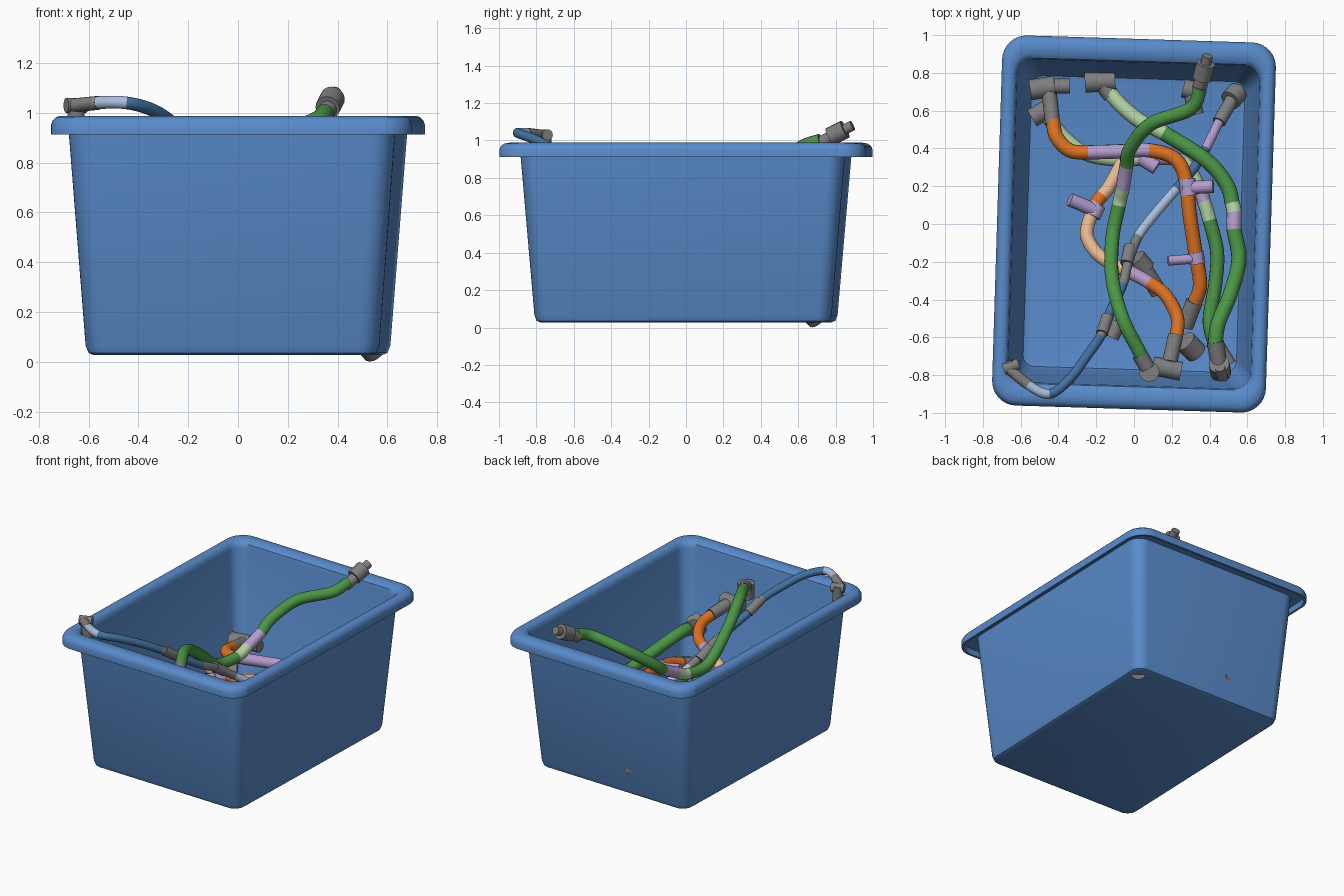
import bpy, bmesh, math
from mathutils import Vector, Matrix

if "Cube" in bpy.data.objects:
    bpy.data.objects.remove(bpy.data.objects["Cube"])


def make_material(name, rgb):
    mat = bpy.data.materials.new(name)
    mat.use_nodes = True
    mat.diffuse_color = (*rgb, 1)
    bsdf = next(n for n in mat.node_tree.nodes if n.type == 'BSDF_PRINCIPLED')
    bsdf.inputs["Base Color"].default_value = (*rgb, 1)
    return mat


COLOURS = {
    "bin blue": (.1, .26, .6),
    "green": (.07, .3, .06),
    "light green": (.45, .65, .38),
    "orange": (.74, .17, .015),
    "peach": (.86, .52, .3),
    "lilac": (.46, .34, .62),
    "grey": (.21, .21, .21),
    "steel blue": (.055, .16, .34),
    "pale blue": (.4, .52, .72),
}
MATS = {name: make_material(name, rgb) for name, rgb in COLOURS.items()}


def finish(bm, name, colours):
    bmesh.ops.recalc_face_normals(bm, faces=bm.faces)
    mesh = bpy.data.meshes.new(name)
    bm.to_mesh(mesh)
    bm.free()
    for c in colours:
        mesh.materials.append(MATS[c])
    mesh.shade_smooth()
    mesh.set_sharp_from_angle(angle=math.radians(40))
    obj = bpy.data.objects.new(name, mesh)
    bpy.context.collection.objects.link(obj)
    return obj


def bridge(bm, a, b, index=0):
    n = len(a)
    for i in range(n):
        f = bm.faces.new((a[i], a[(i + 1) % n], b[(i + 1) % n], b[i]))
        f.material_index = index


def rounded_ring(bm, hx, hy, r, z, steps=8):
    ring = []
    corners = ((1, 1), (-1, 1), (-1, -1), (1, -1))
    for q, (sx, sy) in enumerate(corners):
        for k in range(steps + 1):
            a = math.pi / 2 * (q + k / steps)
            ring.append(bm.verts.new((sx * (hx - r) + r * math.cos(a),
                                      sy * (hy - r) + r * math.sin(a), z)))
    return ring


# Tapered bin: outside wall, turned-down lip, rounded rim, inside wall
BIN = [
    (.56, .765, .06, .028), (.578, .783, .07, .036), (.59, .795, .08, .065),
    (.658, .87, .09, .95), (.705, .96, .12, .95), (.71, .965, .12, .912),
    (.725, .98, .13, .912), (.725, .98, .13, .95), (.718, .972, .13, .97),
    (.705, .955, .12, .983), (.688, .925, .11, .988), (.665, .885, .1, .984),
    (.648, .862, .09, .968), (.642, .855, .09, .94),
    (.578, .782, .07, .08), (.565, .77, .06, .055), (.55, .75, .05, .05),
]
bm = bmesh.new()
rings = [rounded_ring(bm, *row) for row in BIN]
for a, b in zip(rings, rings[1:]):
    bridge(bm, a, b)
bm.faces.new(rings[0])
bm.faces.new(rings[-1])
bmesh.ops.rotate(bm, cent=(0, 0, 0), matrix=Matrix.Rotation(-.031, 3, 'Z'), verts=bm.verts)
finish(bm, "storage_bin", ["bin blue"])


def hose(name, radius, runs, sides=14, steps=7):
    """Sweep a round hose through the points; each run of points has a colour."""
    colours = list(dict.fromkeys(c for c, _ in runs))
    pts = [Vector(p) for _, run in runs for p in run]
    tags = [colours.index(c) for c, run in runs for _ in run]
    path, index = [], []
    for i in range(len(pts) - 1):
        p0, p1 = pts[max(i - 1, 0)], pts[i]
        p2, p3 = pts[i + 1], pts[min(i + 2, len(pts) - 1)]
        for k in range(steps):
            t = k / steps
            path.append(p1 + (p2 - p0) * (t / 2)
                        + (2 * p0 - 5 * p1 + 4 * p2 - p3) * (t * t / 2)
                        + (3 * p1 - p0 - 3 * p2 + p3) * (t ** 3 / 2))
            index.append(tags[i])
    path.append(pts[-1])
    bm = bmesh.new()
    normal, prev = Vector((.1, .2, 1)), None
    for i, p in enumerate(path):
        tan = (path[min(i + 1, len(path) - 1)] - path[max(i - 1, 0)]).normalized()
        normal = (normal - tan * normal.dot(tan)).normalized()
        side = tan.cross(normal)
        angles = [2 * math.pi * k / sides for k in range(sides)]
        ring = [bm.verts.new(p + radius * (normal * math.cos(a) + side * math.sin(a)))
                for a in angles]
        if prev:
            bridge(bm, prev, ring, index[i - 1])
        else:
            bm.faces.new(ring)
        prev = ring
    bm.faces.new(prev).material_index = index[-1]
    finish(bm, name, colours)


def fitting(name, colour, *rods):
    """Connector made of straight cylinders (start, end, radius)."""
    bm = bmesh.new()
    for a, b, r in rods:
        a, b = Vector(a), Vector(b)
        turn = (b - a).to_track_quat('Z', 'Y').to_matrix().to_4x4()
        bmesh.ops.create_cone(bm, cap_ends=True, segments=16, radius1=r, radius2=r,
                              depth=(b - a).length,
                              matrix=Matrix.Translation((a + b) / 2) @ turn)
    finish(bm, name, [colour])


# Hoses
hose("upper_green_hose", .037, [
    ("green", [(.35, .72, 1), (.3, .61, .96), (.09, .53, .88), (-.02, .4, .77)]),
    ("lilac", [(-.04, .31, .7)]),
    ("light green", [(-.06, .19, .64)]),
    ("green", [(-.08, .1, .6), (-.115, -.08, .61), (-.115, -.29, .77),
               (-.06, -.5, .88), (.02, -.66, .87), (.05, -.72, .85)])])
hose("outer_green_hose", .04, [
    ("light green", [(-.15, .72, .2), (-.06, .62, .22), (.04, .54, .24)]),
    ("green", [(.16, .48, .26), (.38, .34, .3), (.49, .21, .31)]),
    ("light green", [(.52, .11, .32)]),
    ("lilac", [(.53, .06, .33)]),
    ("green", [(.53, -.03, .34), (.555, -.19, .36), (.51, -.37, .42),
               (.445, -.53, .49), (.43, -.64, .5)])])
hose("inner_green_hose", .037, [
    ("light green", [(-.48, .6, .2), (-.38, .47, .18), (-.25, .37, .18), (-.08, .34, .18)]),
    ("lilac", [(.02, .345, .18), (.12, .35, .18)]),
    ("light green", [(.26, .33, .18)]),
    ("lilac", [(.34, .2, .18)]),
    ("light green", [(.37, .12, .18)]),
    ("green", [(.4, .02, .18), (.44, -.15, .18), (.43, -.32, .18),
               (.4, -.52, .2), (.44, -.66, .2)])])
hose("long_orange_hose", .038, [
    ("orange", [(-.43, .55, .4), (-.41, .46, .42), (-.34, .39, .43)]),
    ("lilac", [(-.24, .38, .44), (-.06, .385, .46)]),
    ("orange", [(.08, .39, .47), (.21, .35, .47), (.27, .25, .47),
                (.295, .05, .46), (.325, -.15, .43), (.35, -.32, .4), (.32, -.42, .37)])])
hose("short_orange_hose", .036, [
    ("peach", [(-.06, .33, .36), (-.13, .2, .39)]),
    ("orange", [(-.17, .15, .41)]),
    ("lilac", [(-.2, .11, .42)]),
    ("peach", [(-.23, .04, .43), (-.25, -.06, .46), (-.2, -.15, .5), (-.12, -.21, .54)]),
    ("lilac", [(-.03, -.25, .57)]),
    ("orange", [(.08, -.31, .59), (.17, -.38, .61), (.23, -.5, .64), (.22, -.61, .67)])])
hose("steel_blue_hose", .026, [
    ("lilac", [(.46, .56, .13), (.42, .48, .2)]),
    ("steel blue", [(.38, .4, .25), (.32, .3, .29)]),
    ("pale blue", [(.22, .18, .38), (.1, .04, .48)]),
    ("grey", [(.02, -.07, .56), (-.03, -.2, .65)]),
    ("steel blue", [(-.06, -.32, .71), (-.12, -.45, .79)]),
    ("grey", [(-.15, -.53, .84)]),
    ("steel blue", [(-.18, -.6, .89), (-.25, -.7, .95), (-.34, -.82, 1.01)]),
    ("pale blue", [(-.45, -.9, 1.04)]),
    ("grey", [(-.57, -.845, 1.04), (-.66, -.77, 1.03)])])

# End connectors, elbows and tees
fitting("upper_green_back_end", "grey",
        ((.34, .71, .98), (.37, .8, 1.03), .036), ((.36, .77, 1.02), (.38, .85, 1.06), .05),
        ((.38, .85, 1.06), (.39, .89, 1.08), .028))
fitting("upper_green_front_end", "grey",
        ((.03, -.69, .86), (.07, -.76, .84), .042), ((.08, -.78, .86), (.08, -.78, .76), .055))
fitting("outer_green_front_end", "grey",
        ((.43, -.62, .5), (.45, -.74, .47), .045), ((.45, -.74, .51), (.46, -.79, .42), .055),
        ((.455, -.76, .53), (.47, -.82, .47), .028))
fitting("outer_green_back_end", "grey",
        ((-.12, .68, .2), (-.18, .76, .2), .045), ((-.26, .75, .2), (-.1, .76, .2), .055))
fitting("inner_green_back_end", "grey", ((-.54, .56, .2), (-.44, .62, .2), .05))
fitting("inner_green_front_end", "grey", ((.42, -.62, .2), (.5, -.75, .2), .045))
fitting("long_orange_back_tee", "grey",
        ((-.43, .53, .4), (-.45, .7, .37), .04), ((-.55, .71, .36), (-.42, .73, .36), .055),
        ((-.42, .73, .36), (-.34, .73, .36), .04))
fitting("long_orange_front_end", "grey",
        ((.32, -.41, .37), (.27, -.54, .33), .045), ((.27, -.62, .3), (.33, -.68, .25), .06))
fitting("short_orange_front_tee", "grey",
        ((.22, -.59, .67), (.19, -.73, .7), .04), ((.1, -.75, .7), (.25, -.78, .7), .05))
fitting("steel_blue_back_end", "grey",
        ((.45, .54, .15), (.52, .66, .08), .036), ((.51, .655, .09), (.55, .7, .045), .055))
fitting("steel_blue_front_elbow", "grey",
        ((-.56, -.85, 1.04), (-.66, -.77, 1.03), .028), ((-.655, -.755, 1.045), (-.64, -.75, .86), .034),
        ((-.69, -.77, 1.03), (-.61, -.74, 1.03), .03))
fitting("steel_blue_joint", "grey", ((-.02, -.12, .6), (-.04, -.21, .66), .034))
fitting("steel_blue_lower_joint", "grey", ((-.14, -.49, .82), (-.17, -.58, .88), .032))
fitting("loose_connector", "grey",
        ((.03, -.2, .42), (.13, -.36, .36), .045), ((.01, -.18, .43), (.06, -.24, .4), .055))
fitting("loose_back_connector", "grey",
        ((.26, .72, .2), (.38, .69, .2), .05), ((.3, .7, .2), (.33, .58, .2), .04))
fitting("loose_front_connector", "grey", ((-.12, -.6, .4), (-.08, -.52, .4), .04))

# Lilac side branches
fitting("orange_upper_branch", "lilac",
        ((.26, .19, .47), (.42, .2, .49), .035), ((.28, .24, .47), (.29, .15, .47), .044))
fitting("orange_lower_branch", "lilac",
        ((.36, -.18, .43), (.18, -.195, .46), .026), ((.325, -.15, .43), (.335, -.21, .425), .043))
fitting("short_orange_branch", "lilac",
        ((-.2, .07, .43), (-.34, .13, .47), .036), ((-.19, .1, .42), (-.22, .04, .43), .042))
fitting("inner_green_branch", "lilac", ((.04, .35, .19), (.12, .3, .2), .04))
